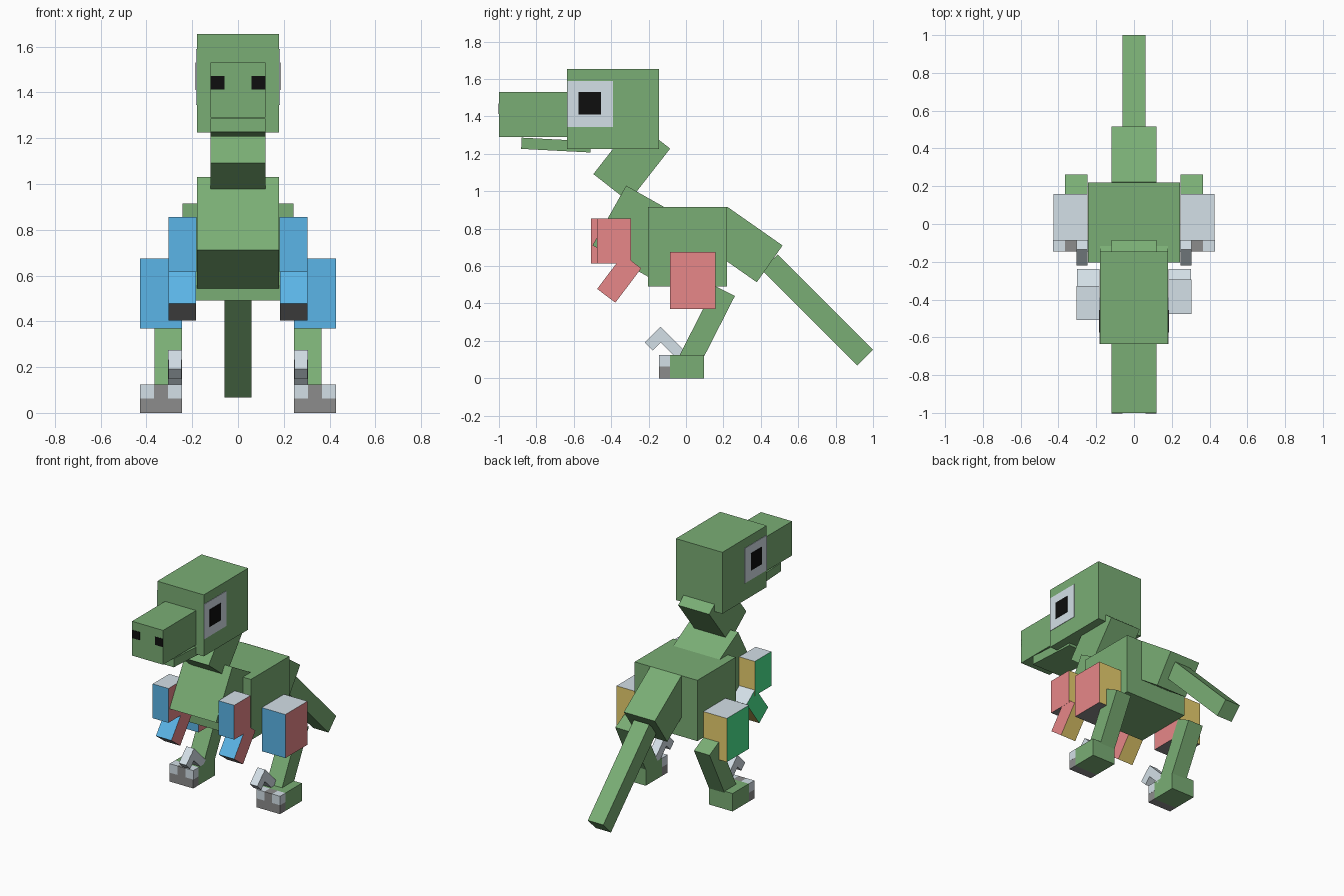
import bpy
import bmesh
from math import radians
from mathutils import Matrix, Vector

cube = bpy.data.objects.get("Cube")
if cube:
    bpy.data.objects.remove(cube, do_unlink=True)


def material(name, rgb):
    """Flat material from an 8-bit sRGB colour."""
    lin = [((c / 255 + 0.055) / 1.055) ** 2.4 for c in rgb] + [1]
    mat = bpy.data.materials.new(name)
    mat.use_nodes = True
    mat.diffuse_color = lin
    mat.node_tree.nodes["Principled BSDF"].inputs["Base Color"].default_value = lin
    return mat


GREEN = material("skin green", (122, 174, 117))
PALE = material("pale grey", (224, 237, 245))
GREY = material("dark grey", (140, 140, 140))
BLUE = material("front blue", (96, 190, 243))
RED = material("side red", (244, 143, 145))
TAN = material("back yellow", (247, 220, 118))
TEAL = material("side teal", (75, 232, 145))
BLACK = material("black", (14, 14, 14))

# Limb boxes take one colour per face direction
LIMB = [BLUE, TAN, TEAL, RED, GREY, PALE]
DIRECTIONS = [Vector(d) for d in ((0, -1, 0), (0, 1, 0), (-1, 0, 0),
                                  (1, 0, 0), (0, 0, -1), (0, 0, 1))]


def block(name, x, y, z, width, depth, height, lean=0, mats=(GREEN,)):
    """Box centred at x, y, z whose top leans back by the given degrees."""
    bm = bmesh.new()
    bmesh.ops.create_cube(bm, size=1)
    bmesh.ops.scale(bm, vec=(width, depth, height), verts=bm.verts)
    bm.normal_update()
    if len(mats) == len(DIRECTIONS):
        for face in bm.faces:
            face.material_index = max(
                range(len(mats)), key=lambda i: face.normal.dot(DIRECTIONS[i]))
    mesh = bpy.data.meshes.new(name)
    bm.to_mesh(mesh)
    bm.free()
    for mat in mats:
        mesh.materials.append(mat)
    obj = bpy.data.objects.new(name, mesh)
    obj.matrix_world = (Matrix.Translation((x, y, z))
                        @ Matrix.Rotation(radians(-lean), 4, "X"))
    bpy.context.collection.objects.link(obj)
    return obj


# Head, neck, trunk and tail
block("head", 0, -0.39, 1.44, 0.36, 0.49, 0.43)
block("snout", 0, -0.81, 1.41, 0.24, 0.38, 0.24)
block("jaw", 0, -0.695, 1.247, 0.24, 0.37, 0.06, 3)
block("neck", 0, -0.29, 1.16, 0.24, 0.24, 0.36, 38)
block("chest", 0, -0.253, 0.782, 0.36, 0.36, 0.367, 29.4)
block("body", 0, 0.008, 0.703, 0.485, 0.425, 0.425)
block("tail_base", 0, 0.30, 0.715, 0.24, 0.36, 0.24, 35)
block("tail_tip", 0, 0.703, 0.365, 0.12, 0.72, 0.12, 45)

# Paired parts
for side, s in (("left", 1), ("right", -1)):
    # Face details
    block(side + "_eye", s * 0.18, -0.512, 1.467, 0.006, 0.245, 0.245, 0, (PALE,))
    block(side + "_pupil", s * 0.182, -0.515, 1.47, 0.008, 0.12, 0.12, 0, (BLACK,))
    block(side + "_nostril", s * 0.09, -0.999, 1.442, 0.06, 0.006, 0.057, 0, (BLACK,))

    # Arm, the right one reaching slightly further forward
    arm_y = -0.385 if s > 0 else -0.418
    block(side + "_upper_arm", s * 0.243, arm_y, 0.735, 0.122, 0.182, 0.24, 0, LIMB)
    block(side + "_forearm", s * 0.243, -0.357, 0.533, 0.12, 0.122, 0.23, 37, LIMB)

    # Leg and foot
    block(side + "_thigh", s * 0.336, 0.036, 0.522, 0.182, 0.245, 0.305, 0, LIMB)
    block(side + "_shin", s * 0.305, 0.108, 0.271, 0.12, 0.12, 0.44, 27)
    block(side + "_foot", s * 0.336, 0.005, 0.0625, 0.182, 0.18, 0.125)
    block(side + "_toe_base", s * 0.336, -0.115, 0.031, 0.182, 0.06, 0.062, 0, (GREY,))
    for toe, x, mat in (("inner", 0.275, PALE), ("middle", 0.336, GREY),
                        ("outer", 0.397, PALE)):
        block(f"{side}_{toe}_toe", s * x, -0.115, 0.0935, 0.061, 0.06, 0.063, 0, (mat,))

    # Raised hooked claw
    block(side + "_claw_base", s * 0.275, -0.092, 0.19, 0.06, 0.18, 0.06, 45, (PALE,))
    block(side + "_claw_tip", s * 0.275, -0.157, 0.212, 0.058, 0.06, 0.12, 45, (PALE,))
